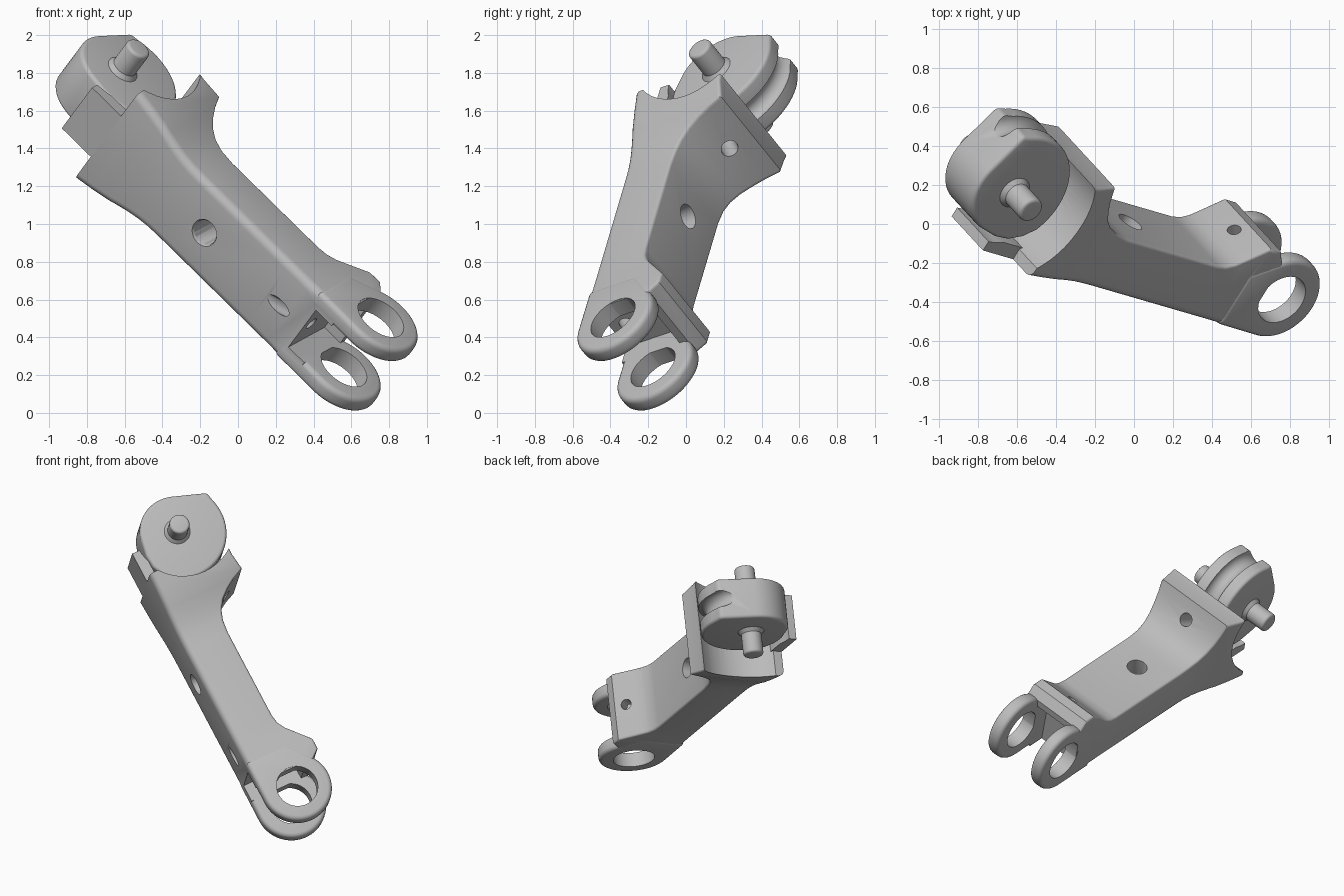
import bpy, bmesh
from math import sin, cos, pi, radians
from mathutils import Matrix, Vector

cube = bpy.data.objects.get("Cube")
if cube:
    bpy.data.objects.remove(cube)

# Tilted part frame: u runs along the arm, v along the pin, w towards the back
U = Vector((0.699, -0.203, -0.685)).normalized()
V = Vector((-0.505, 0.545, -0.669))
V = (V - U * V.dot(U)).normalized()
W = U.cross(V)
FRAME = Matrix.Translation((0.634, -0.254, 0.34)) @ Matrix((U, V, W)).transposed().to_4x4()

AXLE_U, AXLE_W = -1.967, 0.115
BOTTOM = -0.235

metal = bpy.data.materials.new("grey metal")
metal.use_nodes = True
GREY = (0.5, 0.5, 0.5, 1)
metal.diffuse_color = GREY
metal.node_tree.nodes["Principled BSDF"].inputs["Base Color"].default_value = GREY


def make(name, bm):
    bmesh.ops.recalc_face_normals(bm, faces=bm.faces)
    mesh = bpy.data.meshes.new(name)
    bm.to_mesh(mesh)
    bm.free()
    mesh.materials.append(metal)
    ob = bpy.data.objects.new(name, mesh)
    ob.matrix_world = FRAME
    bpy.context.collection.objects.link(ob)
    return ob


def bake(ob):
    bpy.context.view_layer.update()
    deps = bpy.context.evaluated_depsgraph_get()
    mesh = bpy.data.meshes.new_from_object(ob.evaluated_get(deps))
    ob.modifiers.clear()
    ob.data = mesh


def combine(ob, other, operation="DIFFERENCE"):
    mod = ob.modifiers.new("combine", "BOOLEAN")
    mod.operation, mod.object, mod.solver = operation, other, "EXACT"
    bake(ob)
    bpy.data.objects.remove(other)


def bevel(ob, width, angle=40, segments=4):
    mod = ob.modifiers.new("round", "BEVEL")
    mod.width, mod.segments = width, segments
    mod.limit_method, mod.angle_limit = "ANGLE", radians(angle)
    bake(ob)


def smooth(ob):
    bpy.ops.object.select_all(action="DESELECT")
    ob.select_set(True)
    bpy.context.view_layer.objects.active = ob
    bpy.ops.object.shade_smooth_by_angle(angle=radians(32))


def cylinder(name, centre, axis, r1, length, r2=None):
    bm = bmesh.new()
    turn = Vector(axis).to_track_quat("Z", "Y").to_matrix().to_4x4()
    bmesh.ops.create_cone(bm, cap_ends=True, segments=48, radius1=r1,
                          radius2=r1 if r2 is None else r2, depth=length,
                          matrix=Matrix.Translation(centre) @ turn)
    return make(name, bm)


def box(name, low, high):
    low, high = Vector(low), Vector(high)
    bm = bmesh.new()
    bmesh.ops.create_cube(bm, size=1, matrix=Matrix.Translation((low + high) / 2)
                          @ Matrix.Diagonal((high - low).to_4d()))
    return make(name, bm)


def prism(name, outline, v0, v1):
    bm = bmesh.new()
    face = bm.faces.new([bm.verts.new((u, v0, w)) for u, w in outline])
    new = bmesh.ops.extrude_face_region(bm, geom=[face])["geom"]
    bmesh.ops.translate(bm, vec=(0, v1 - v0, 0),
                        verts=[g for g in new if isinstance(g, bmesh.types.BMVert)])
    return make(name, bm)


def section(u, top, half):
    # Rounded rectangle across the arm
    pts = []
    for sv, sw, r, start in ((1, -1, 0.045, -90), (1, 1, 0.018, 0),
                             (-1, 1, 0.018, 90), (-1, -1, 0.045, 180)):
        cv = sv * (half - r)
        cw = BOTTOM + r if sw < 0 else top - r
        for k in range(6):
            t = radians(start + 18 * k)
            pts.append((u, cv + r * cos(t), cw + r * sin(t)))
    return pts


# Arm: lofted beam flaring at both ends (u, back height, half width)
stations = [(-1.735, 0.334, 0.34), (-1.63, 0.336, 0.322), (-1.515, 0.357, 0.297),
            (-1.48, 0.28, 0.286), (-1.44, 0.215, 0.275), (-1.39, 0.155, 0.262),
            (-1.33, 0.112, 0.25), (-1.26, 0.088, 0.242), (-1.17, 0.078, 0.24),
            (-0.52, 0.078, 0.24), (-0.46, 0.088, 0.24), (-0.41, 0.115, 0.24),
            (-0.37, 0.15, 0.24), (-0.255, 0.25, 0.242), (-0.18, 0.25, 0.242),
            (-0.13, 0.19, 0.242)]
bm = bmesh.new()
loops = [[bm.verts.new(p) for p in section(*s)] for s in stations]
for a, b in zip(loops, loops[1:]):
    n = len(a)
    for i in range(n):
        bm.faces.new((a[i], a[(i + 1) % n], b[(i + 1) % n], b[i]))
bm.faces.new(loops[0])
bm.faces.new(loops[-1])
arm = make("arm", bm)

# Wheel seat, and the tab that reaches under the wheel
axle = (AXLE_U, 0, AXLE_W)
combine(arm, cylinder("seat_cutter", axle, (0, 1, 0), 0.37, 1))
tab = box("tab", (-1.955, -0.16, BOTTOM), (-1.6, 0.16, -0.16))
combine(tab, cylinder("tab_cutter", axle, (0, 1, 0), 0.295, 1))
combine(arm, tab, "UNION")

# Fork slot and two eyes
combine(arm, box("slot_cutter", (-0.25, -0.145, -0.5), (0.4, 0.145, 0.14)))
R = 0.237
eye_outline = [(R * cos(radians(t)), R * sin(radians(t))) for t in range(-90, 126, 5)]
eye_outline += [(-0.3, 0.08), (-0.3, BOTTOM)]
for side in (-1, 1):
    eye = prism("eye", eye_outline, side * 0.145, side * 0.2445)
    bevel(eye, 0.03)
    combine(eye, cylinder("eye_cutter", (0, side * 0.2, 0), (0, 1, 0), 0.14, 0.4))
    combine(arm, eye, "UNION")

# Drilled holes: main bore with countersinks, and three slanted small bores
MAIN_U = -0.99
combine(arm, cylinder("bore", (MAIN_U, 0, 0), (0, 0, 1), 0.068, 1))
combine(arm, cylinder("sink", (MAIN_U, 0, BOTTOM), (0, 0, 1), 0.09, 0.05, 0.06))
for spot, axis, length in (((-0.32, 0, 0.2), (0.64, 0, -0.77), 0.3),
                           ((-0.43, 0, BOTTOM), (0.87, 0, 0.47), 0.46),
                           ((-1.45, 0, 0.235), (-0.87, 0, -0.5), 0.5)):
    radius = 0.046 if spot[0] < -1 else 0.036
    combine(arm, cylinder("drill", spot, axis, radius, length))
smooth(arm)

# Cam wheel: wide lobe at the back, smaller round on the front, one flat
cam = [(0.335 * cos(radians(t)), 0.335 * sin(radians(t))) for t in range(-30, 112, 6)]
cam += [(-0.158, 0.31)]
cam += [(0.252 * cos(radians(t)), 0.252 * sin(radians(t))) for t in range(162, 259, 6)]
cam += [(0.06, -0.268), (0.15, -0.262), (0.23, -0.225)]
wheel = prism("cam_wheel", [(AXLE_U + u, AXLE_W + w) for u, w in cam], -0.145, 0.145)
bevel(wheel, 0.022, 50)

# Rope groove round the lobe
bm = bmesh.new()
ring, tube = 64, 16
grid = []
for i in range(ring):
    t = 2 * pi * i / ring
    row = []
    for j in range(tube):
        s = 2 * pi * j / tube
        r = 0.345 + 0.06 * cos(s)
        row.append(bm.verts.new((AXLE_U + r * cos(t), 0.06 * sin(s), AXLE_W + r * sin(t))))
    grid.append(row)
for i in range(ring):
    a, b = grid[i], grid[(i + 1) % ring]
    for j in range(tube):
        k = (j + 1) % tube
        bm.faces.new((a[j], a[k], b[k], b[j]))
combine(wheel, make("groove_cutter", bm))
smooth(wheel)

# Axle pin with a small flared collar on each side
pin = cylinder("axle_pin", axle, (0, 1, 0), 0.068, 0.635)
bevel(pin, 0.018, 50)
smooth(pin)
for side in (-1, 1):
    collar = cylinder("pin_collar", (AXLE_U, side * 0.155, AXLE_W), (0, side, 0),
                      0.092, 0.03, 0.067)
    smooth(collar)
